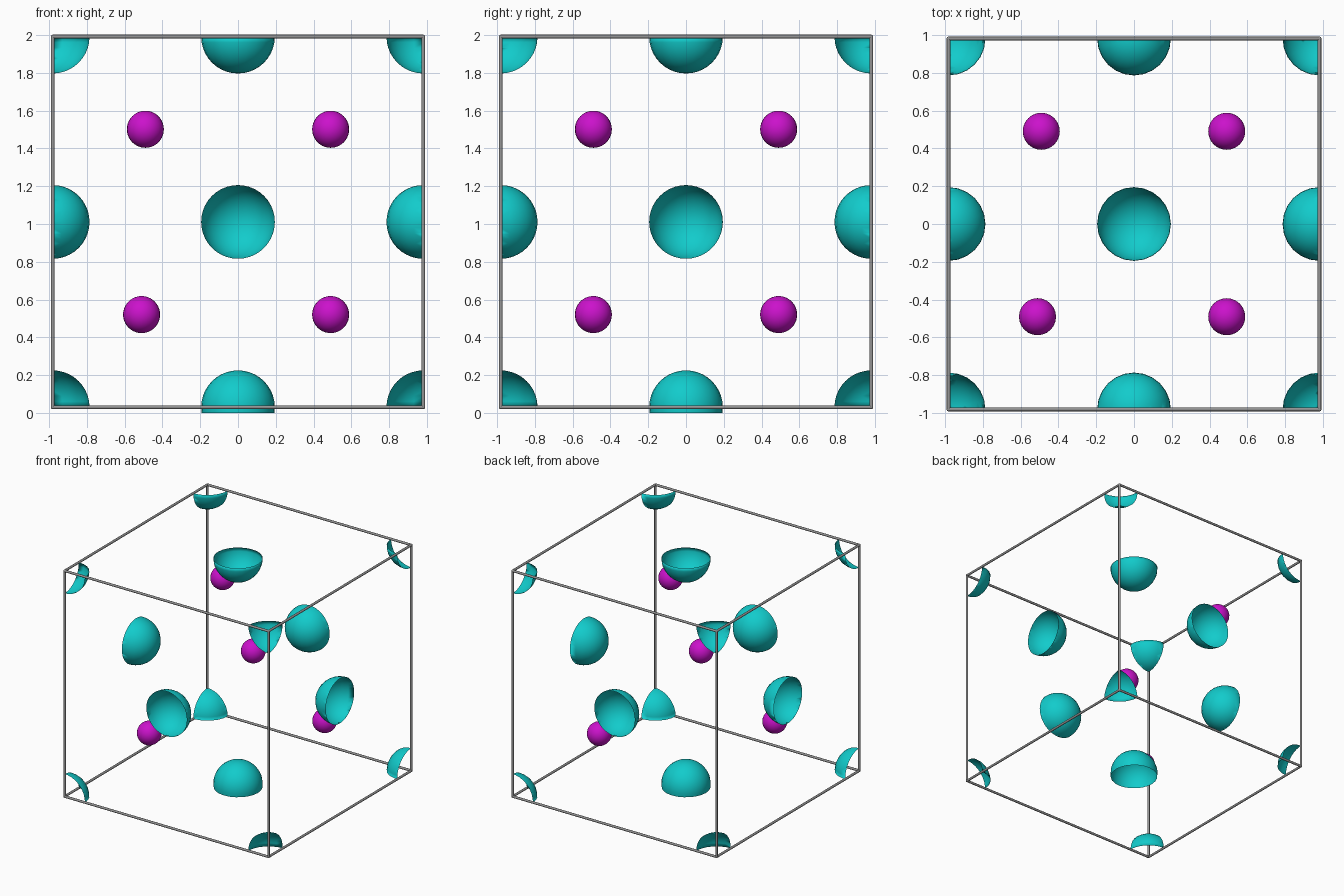
import bpy, bmesh
from itertools import product
from mathutils import Vector, Matrix

cube = bpy.data.objects.get("Cube")
if cube:
    bpy.data.objects.remove(cube, do_unlink=True)

HALF = 0.981                      # half the cell edge
CENTRE = Vector((0, 0, 1.011))    # middle of the cell
LARGE, SMALL, BAR = 0.195, 0.098, 0.01


def make_material(name, colour):
    mat = bpy.data.materials.new(name)
    mat.use_nodes = True
    mat.diffuse_color = (*colour, 1)
    mat.node_tree.nodes["Principled BSDF"].inputs["Base Color"].default_value = (*colour, 1)
    return mat


teal = make_material("teal", (0.006, 0.6, 0.6))
magenta = make_material("magenta", (0.6, 0.006, 0.6))
grey = make_material("grey", (0.3, 0.3, 0.3))


def finish(name, bm, mat, location):
    mesh = bpy.data.meshes.new(name)
    for face in bm.faces:
        face.smooth = True
    bm.to_mesh(mesh)
    bm.free()
    mesh.materials.append(mat)
    obj = bpy.data.objects.new(name, mesh)
    obj.location = location
    bpy.context.collection.objects.link(obj)
    return obj


def ball(name, radius, mat, location, cuts=()):
    """Sphere trimmed to an open shell by (outward normal, offset) planes."""
    bm = bmesh.new()
    bmesh.ops.create_uvsphere(bm, u_segments=24, v_segments=20, radius=radius)
    for normal, offset in cuts:
        bmesh.ops.bisect_plane(bm, geom=bm.verts[:] + bm.edges[:] + bm.faces[:],
                               plane_co=normal * offset, plane_no=normal,
                               clear_outer=True)
    return finish(name, bm, mat, location)


def unit(axis, sign=1):
    v = Vector((0, 0, 0))
    v[axis] = sign
    return v


# Edge bars of the cell
for axis in range(3):
    others = [a for a in range(3) if a != axis]
    for s, t in product((-1, 1), repeat=2):
        bm = bmesh.new()
        turn = unit(2).rotation_difference(unit(axis)).to_matrix().to_4x4()
        bmesh.ops.create_cone(bm, cap_ends=True, segments=12, radius1=BAR, radius2=BAR,
                              depth=2 * HALF, matrix=turn)
        offset = unit(others[0], s) + unit(others[1], t)
        bar = finish("edge_bar", bm, grey, CENTRE + offset * HALF)
        for poly in bar.data.polygons:
            poly.use_smooth = len(poly.vertices) == 4

# Rounded joints and one-eighth shells at the corners
for signs in product((-1, 1), repeat=3):
    place = CENTRE + Vector(signs) * HALF
    ball("corner_joint", BAR, grey, place)
    ball("corner_shell", LARGE, teal, place,
         [(unit(a, signs[a]), 0) for a in range(3)])

# Half shells on the faces; the bottom one hangs slightly below the frame
for axis, sign in product(range(3), (-1, 1)):
    normal = unit(axis, sign)
    drop = CENTRE.z - HALF if (axis, sign) == (2, -1) else 0
    ball("face_shell", LARGE, teal, CENTRE + normal * HALF, [(normal, drop)])

# Four small inner balls in a tetrahedron
for signs in product((-1, 1), repeat=3):
    if signs[0] * signs[1] * signs[2] < 0:
        place = CENTRE + Vector(signs) * HALF / 2
        if sum(signs) == -3:
            place.x -= 0.02
        ball("inner_ball", SMALL, magenta, place)
